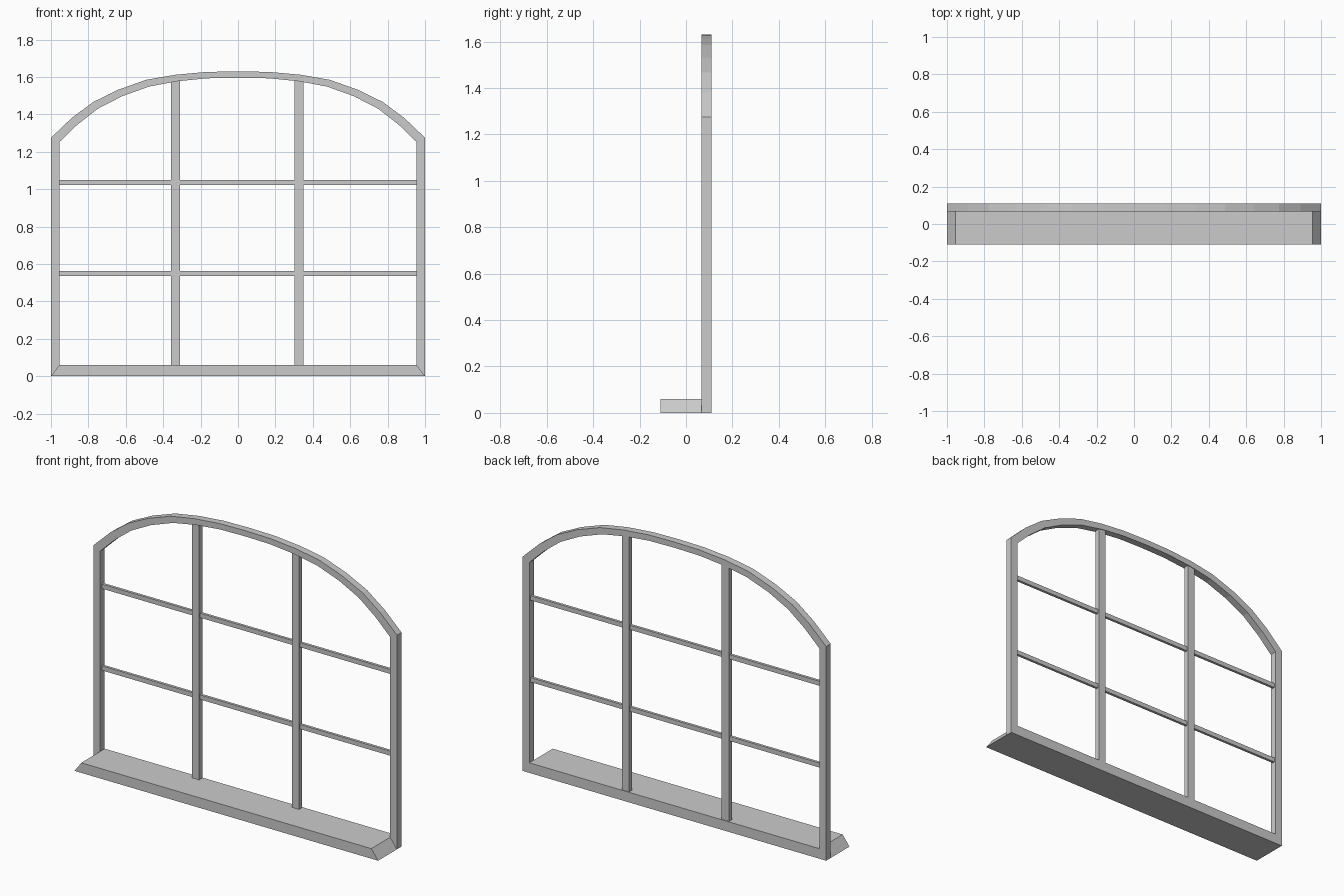
import bpy, bmesh

if "Cube" in bpy.data.objects:
    bpy.data.objects.remove(bpy.data.objects["Cube"])

Y_FRONT, Y_FRAME, Y_BACK = -0.11, 0.067, 0.11


def finish(name, bm):
    bmesh.ops.recalc_face_normals(bm, faces=bm.faces)
    mesh = bpy.data.meshes.new(name)
    bm.to_mesh(mesh)
    bm.free()
    obj = bpy.data.objects.new(name, mesh)
    bpy.context.collection.objects.link(obj)
    return obj


def prism(name, outline, y0, y1):
    """Extrude an x-z outline from y0 to y1."""
    bm = bmesh.new()
    face = bm.faces.new([bm.verts.new((x, y0, z)) for x, z in outline])
    ext = bmesh.ops.extrude_face_region(bm, geom=[face])
    verts = [v for v in ext["geom"] if isinstance(v, bmesh.types.BMVert)]
    bmesh.ops.translate(bm, verts=verts, vec=(0, y1 - y0, 0))
    return finish(name, bm)


def bar(name, x0, x1, z0, z1, y0, y1):
    return prism(name, [(x0, z0), (x1, z0), (x1, z1), (x0, z1)], y0, y1)


def mirrored(half):
    """Close a right-half outline (bottom corner up to crown) over x = 0."""
    return half + [(-x, z) for x, z in reversed(half[:-1])]


# Arched frame: ring between outer and inner outlines
outer = mirrored([(1, 0), (1, 1.275), (0.89, 1.38), (0.775, 1.466), (0.64, 1.532),
                  (0.49, 1.585), (0.335, 1.612), (0.17, 1.627), (0, 1.63)])
inner = mirrored([(0.955, 0.06), (0.955, 1.252), (0.86, 1.344), (0.75, 1.43), (0.62, 1.497),
                  (0.475, 1.549), (0.325, 1.577), (0.165, 1.593), (0, 1.596)])
bm = bmesh.new()
rings = [[bm.verts.new((x, y, z)) for x, z in pts]
         for pts, y in ((outer, Y_FRAME), (outer, Y_BACK), (inner, Y_BACK), (inner, Y_FRAME))]
n = len(outer)
for a in range(4):
    r, s = rings[a], rings[(a + 1) % 4]
    for i in range(n):
        j = (i + 1) % n
        bm.faces.new((r[i], r[j], s[j], s[i]))
finish("arched_frame", bm)

# Sill with bevelled ends
prism("sill", [(-1, 0), (1, 0), (0.955, 0.06), (-0.955, 0.06)], Y_FRONT, Y_FRAME)

# Vertical mullions
for side, x in (("left", -0.333), ("right", 0.325)):
    bar(f"mullion_{side}", x - 0.024, x + 0.024, 0.055, 1.585, 0.076, 0.106)

# Thin horizontal glazing bars
for level, z in (("lower", 0.55), ("upper", 1.037)):
    bar(f"glazing_bar_{level}", -0.96, 0.96, z - 0.0135, z + 0.0135, 0.083, 0.099)
